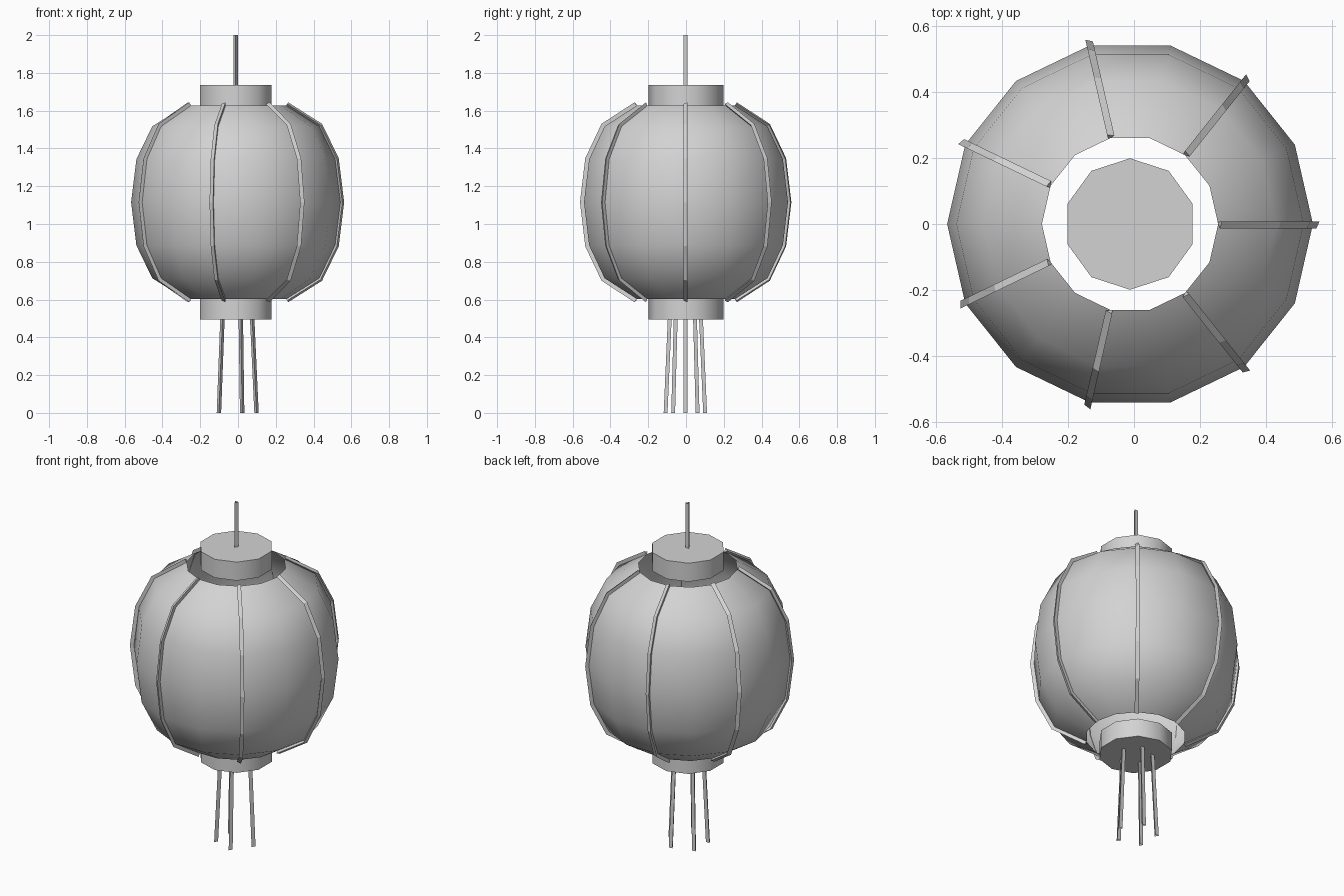
import bpy, math
from mathutils import Vector

cube = bpy.data.objects.get("Cube")
if cube:
    bpy.data.objects.remove(cube, do_unlink=True)

CX = -0.012          # axis of the lantern
MID_Z = 1.115        # height of the widest ring
RIBS = 7

grey = bpy.data.materials.new("light_grey")
grey.use_nodes = True
colour = (0.65, 0.65, 0.65, 1)
grey.diffuse_color = colour
grey.node_tree.nodes["Principled BSDF"].inputs["Base Color"].default_value = colour


def add_object(name, verts, faces, smooth=False):
    mesh = bpy.data.meshes.new(name)
    mesh.from_pydata(verts, [], faces)
    mesh.materials.append(grey)
    obj = bpy.data.objects.new(name, mesh)
    bpy.context.collection.objects.link(obj)
    if smooth:
        bpy.ops.object.select_all(action="DESELECT")
        obj.select_set(True)
        bpy.context.view_layer.objects.active = obj
        bpy.ops.object.shade_smooth_by_angle(angle=math.radians(40))
    return obj


def loft(name, rings, capped=False, smooth=False):
    """Join equal closed rings of points into a skin."""
    n = len(rings[0])
    verts = [p for ring in rings for p in ring]
    faces = [(i * n + j, i * n + (j + 1) % n, (i + 1) * n + (j + 1) % n, (i + 1) * n + j)
             for i in range(len(rings) - 1) for j in range(n)]
    if capped:
        faces.append(tuple(reversed(range(n))))
        faces.append(tuple(range(len(verts) - n, len(verts))))
    return add_object(name, verts, faces, smooth)


def ring(radius, z, sides, x=CX, y=0, turn=0.0):
    return [(x + radius * math.cos(turn + math.tau * k / sides),
             y + radius * math.sin(turn + math.tau * k / sides), z) for k in range(sides)]


# Paper shade, open at both ends
upper = [(0.554, 0), (0.526, 0.228), (0.442, 0.402), (0.267, 0.512)]
profile = [(r, MID_Z - h) for r, h in reversed(upper[1:])] + [(r, MID_Z + h) for r, h in upper]
loft("paper_shade", [ring(r, z, 2 * RIBS) for r, z in profile], smooth=True)

# End caps
for name, low, high in (("bottom_cap", 0.495, 0.602), ("top_cap", 1.628, 1.737)):
    loft(name, [ring(0.199, z, 10, turn=math.pi / 2) for z in (low, high)], capped=True, smooth=True)

# Ribs with a triangular section that follow the shade
for k in range(RIBS):
    a = math.tau * k / RIBS
    out, side = Vector((math.cos(a), math.sin(a), 0)), Vector((-math.sin(a), math.cos(a), 0))
    sections = []
    for i, (r, z) in enumerate(profile):
        r0, z0 = profile[max(i - 1, 0)]
        r1, z1 = profile[min(i + 1, len(profile) - 1)]
        normal = (out * (z1 - z0) + Vector((0, 0, r0 - r1))).normalized()
        centre = Vector((CX, 0, z)) + out * r + normal * 0.009
        sections.append([centre + normal * 0.0135 * math.cos(t) + side * 0.0135 * math.sin(t)
                         for t in (math.radians(35 + 120 * s) for s in range(3))])
    loft(f"rib_{k + 1}", sections, capped=True)

# Hanging rod and tassel strands, three-sided with an edge to the front
loft("hanging_rod", [ring(0.0135, z, 3, turn=-math.pi / 2) for z in (1.735, 2.0)])
for k in range(5):
    a = math.tau * k / 5
    loft(f"tassel_{k + 1}",
         [ring(0.0135, z, 3, CX + r * math.cos(a), r * math.sin(a), -math.pi / 2)
          for r, z in ((0.11, 0.0), (0.087, 0.5))])
